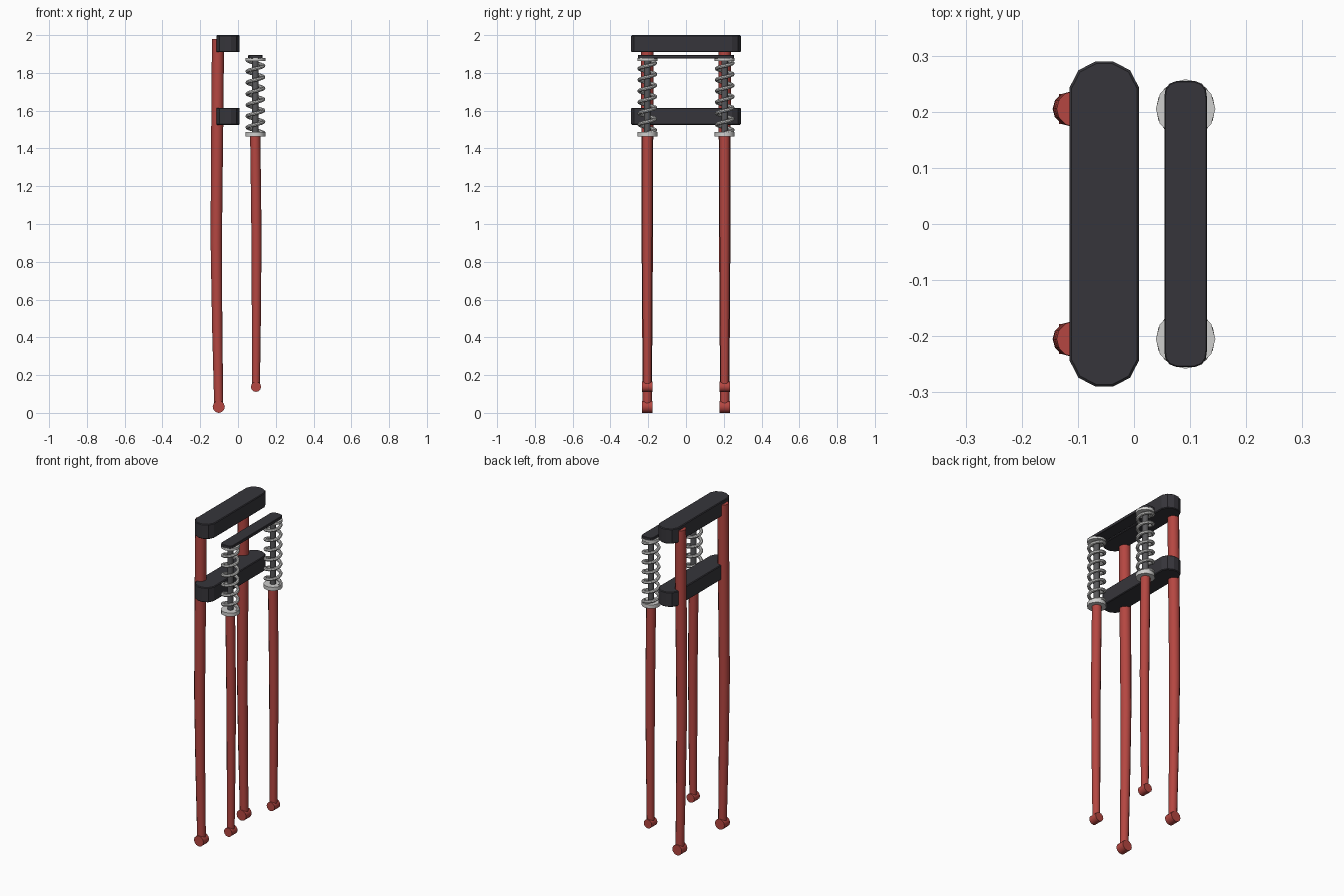
import bpy, bmesh, math
from mathutils import Vector

if "Cube" in bpy.data.objects:
    bpy.data.objects.remove(bpy.data.objects["Cube"])


def material(name, rgb):
    m = bpy.data.materials.new(name)
    m.diffuse_color = (*rgb, 1)
    m.use_nodes = True
    m.node_tree.nodes["Principled BSDF"].inputs["Base Color"].default_value = m.diffuse_color
    return m


RED = material("red paint", (0.46, 0.062, 0.053))
BLACK = material("black metal", (0.037, 0.036, 0.043))
SILVER = material("light steel", (0.62, 0.62, 0.61))
GREY = material("dark steel", (0.10, 0.10, 0.105))


def finish(name, bm, mat, angle=35):
    bmesh.ops.recalc_face_normals(bm, faces=bm.faces)
    me = bpy.data.meshes.new(name)
    bm.to_mesh(me)
    bm.free()
    ob = bpy.data.objects.new(name, me)
    bpy.context.collection.objects.link(ob)
    me.materials.append(mat)
    bpy.ops.object.select_all(action='DESELECT')
    ob.select_set(True)
    bpy.context.view_layer.objects.active = ob
    bpy.ops.object.shade_smooth_by_angle(angle=math.radians(angle))
    return ob


def tube(name, path, radii, mat, sides=12):
    """Sweep a round section along a path and cap both ends."""
    bm = bmesh.new()
    pts = [Vector(p) for p in path]
    rings = []
    for i, p in enumerate(pts):
        t = (pts[min(i + 1, len(pts) - 1)] - pts[max(i - 1, 0)]).normalized()
        ref = Vector((0, 0, 1)) if abs(t.z) < 0.8 else Vector((0, 1, 0))
        u = t.cross(ref).normalized()
        v = t.cross(u)
        ring = []
        for k in range(sides):
            a = 2 * math.pi * k / sides
            ring.append(bm.verts.new(p + radii[i] * (u * math.cos(a) + v * math.sin(a))))
        rings.append(ring)
    for a, b in zip(rings, rings[1:]):
        for k in range(sides):
            j = (k + 1) % sides
            bm.faces.new((a[k], a[j], b[j], b[k]))
    bm.faces.new(rings[0])
    bm.faces.new(rings[-1])
    return finish(name, bm, mat)


def bar(name, quarter, cx, z0, z1, bevel):
    """Extrude an outline made by mirroring one corner (listed from side to end)."""
    q = quarter
    outline = ([(x, y) for x, y in q] + [(-x, y) for x, y in reversed(q)]
               + [(-x, -y) for x, y in q] + [(x, -y) for x, y in reversed(q)])
    bm = bmesh.new()
    face = bm.faces.new([bm.verts.new((cx + x, y, z0)) for x, y in outline])
    ext = bmesh.ops.extrude_face_region(bm, geom=[face])
    top = [g for g in ext["geom"] if isinstance(g, bmesh.types.BMVert)]
    bmesh.ops.translate(bm, verts=top, vec=(0, 0, z1 - z0))
    rim = [e for e in bm.edges if abs(e.verts[0].co.z - e.verts[1].co.z) < 1e-5]
    bmesh.ops.bevel(bm, geom=rim, offset=bevel, segments=1, affect='EDGES')
    return finish(name, bm, mat=BLACK, angle=25)


# Clamps joining the rear legs, and the thin bridge over the springs
CLAMP = [(0.062, 0.243), (0.046, 0.274), (0.015, 0.290)]
bar("upper_clamp", CLAMP, -0.053, 1.91, 2.0, 0.004)
bar("lower_clamp", CLAMP, -0.053, 1.525, 1.615, 0.004)
BRIDGE = [(0.038, 0.226), (0.036, 0.240), (0.029, 0.250), (0.016, 0.255)]
bar("spring_bridge", BRIDGE, 0.092, 1.876, 1.894, 0.002)

for side, y in (("left", 0.205), ("right", -0.205)):
    # Gently bowed rear and front legs
    tube("rear_leg_" + side,
         [(-0.106, y, 1.98), (-0.109, y, 1.6), (-0.113, y, 1.2), (-0.115, y, 0.9),
          (-0.110, y, 0.45), (-0.102, y, 0.035)],
         [0.032, 0.032, 0.031, 0.030, 0.027, 0.024], RED)
    tube("front_leg_" + side,
         [(0.091, y, 1.475), (0.096, y, 1.1), (0.098, y, 0.85), (0.097, y, 0.5),
          (0.095, y, 0.137)],
         [0.027, 0.027, 0.026, 0.024, 0.021], RED)

    # Round eyes at the foot of each leg
    for part, x, z, r in (("rear", -0.102, 0.032, 0.032), ("front", 0.095, 0.138, 0.027)):
        tube(part + "_eye_" + side, [(x, y - 0.027, z), (x, y + 0.027, z)], [r, r], RED)

    # Spring, its rod and its two seats
    cx, turns, steps = 0.092, 6.5, 16
    n = int(turns * steps)
    coil = []
    for i in range(n + 1):
        a = 2 * math.pi * i / steps
        coil.append((cx + 0.043 * math.cos(a), y + 0.043 * math.sin(a),
                     1.482 + 0.385 * i / n))
    tube("spring_" + side, coil, [0.0095] * (n + 1), SILVER, 8)
    tube("spring_rod_" + side, [(cx, y, 1.46), (cx, y, 1.885)], [0.017] * 2, GREY)
    for seat, z0, z1 in (("lower", 1.464, 1.486), ("upper", 1.864, 1.879)):
        tube(seat + "_spring_seat_" + side, [(cx, y, z0), (cx, y, z1)], [0.053] * 2, SILVER)
